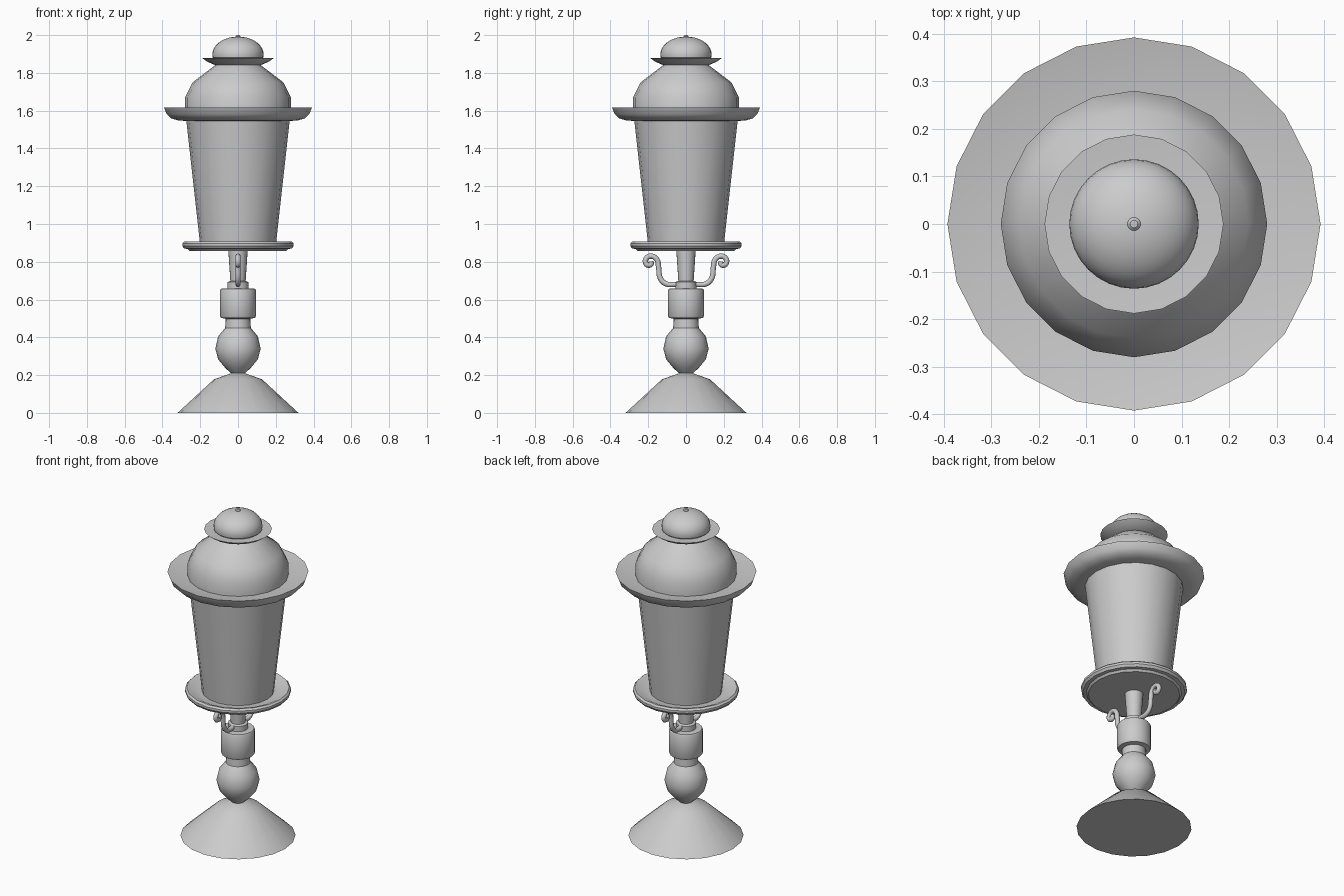
import bpy, bmesh
from math import cos, sin, pi, radians

if "Cube" in bpy.data.objects:
    bpy.data.objects.remove(bpy.data.objects["Cube"])


def finish(obj, angle=35):
    bpy.ops.object.select_all(action='DESELECT')
    obj.select_set(True)
    bpy.context.view_layer.objects.active = obj
    bpy.ops.object.shade_smooth_by_angle(angle=radians(angle))


def lathe(name, profile, sides=20):
    """Revolve (radius, z) points about z; close both ends with caps."""
    bm = bmesh.new()
    rings = [[bm.verts.new((r * cos(2 * pi * i / sides), r * sin(2 * pi * i / sides), z))
              for i in range(sides)] for r, z in profile]
    for a, b in zip(rings, rings[1:]):
        for i in range(sides):
            j = (i + 1) % sides
            bm.faces.new((a[i], a[j], b[j], b[i]))
    bm.faces.new(rings[0][::-1])
    bm.faces.new(rings[-1])
    bmesh.ops.recalc_face_normals(bm, faces=bm.faces)
    mesh = bpy.data.meshes.new(name)
    bm.to_mesh(mesh)
    bm.free()
    obj = bpy.data.objects.new(name, mesh)
    bpy.context.collection.objects.link(obj)
    finish(obj)


def scroll(name, side):
    """Curled bracket swept along a smooth path in the y-z plane."""
    path = [(.03, .683), (.06, .68), (.11, .685), (.137, .715), (.145, .77), (.155, .813),
            (.185, .83), (.21, .818), (.214, .795), (.2, .782), (.184, .789), (.187, .802)]
    curve = bpy.data.curves.new(name, 'CURVE')
    curve.dimensions = '3D'
    curve.bevel_depth = .014
    curve.bevel_resolution = 2
    curve.use_fill_caps = True
    curve.resolution_u = 4
    spline = curve.splines.new('BEZIER')
    spline.bezier_points.add(len(path) - 1)
    for p, (y, z) in zip(spline.bezier_points, path):
        p.co = (0, side * y, z)
        p.handle_left_type = p.handle_right_type = 'AUTO'
    obj = bpy.data.objects.new(name, curve)
    bpy.context.collection.objects.link(obj)
    bpy.ops.object.select_all(action='DESELECT')
    obj.select_set(True)
    bpy.context.view_layer.objects.active = obj
    bpy.ops.object.convert(target='MESH')
    finish(bpy.context.object, 50)


# Foot and turned stem
lathe("base", [(.32, 0), (.127, .178), (.03, .212)])
lathe("stem_ball", [(.03, .205), (.065, .235), (.105, .283), (.12, .34),
                    (.105, .405), (.068, .45), (.065, .51)])
lathe("stem_drum", [(.065, .498), (.09, .503), (.095, .512), (.095, .648), (.09, .657), (.05, .66)])
lathe("stem_collar", [(.056, .655), (.056, .692), (.045, .697)])
lathe("post", [(.04, .69), (.052, .87)])

# Side brackets
scroll("bracket_back", 1)
scroll("bracket_front", -1)

# Lamp body
lathe("lower_plate", [(.255, .856), (.265, .868), (.285, .87), (.295, .884), (.295, .897),
                      (.285, .907), (.265, .902), (.235, .887), (.19, .887)])
lathe("lantern_body", [(.2, .885), (.275, 1.56)])
lathe("brim", [(.27, 1.545), (.32, 1.549), (.355, 1.56), (.378, 1.582), (.392, 1.617), (.27, 1.592)])

# Dome roof, flared collar and cap
lathe("roof_dome", [(.28, 1.585), (.28, 1.67), (.24, 1.75), (.135, 1.83), (.115, 1.845)])
lathe("top_collar", [(.11, 1.838), (.13, 1.845), (.165, 1.86), (.188, 1.878), (.12, 1.873)])
lathe("cap", [(.12, 1.868)] + [(.136 * cos(a), 1.897 + .095 * sin(a))
                              for a in [k * pi / 18 for k in range(-1, 9)]] + [(.004, 1.992)], 32)
lathe("finial", [(.013, 1.985), (.014, 1.994), (.008, 2.0)], 16)
